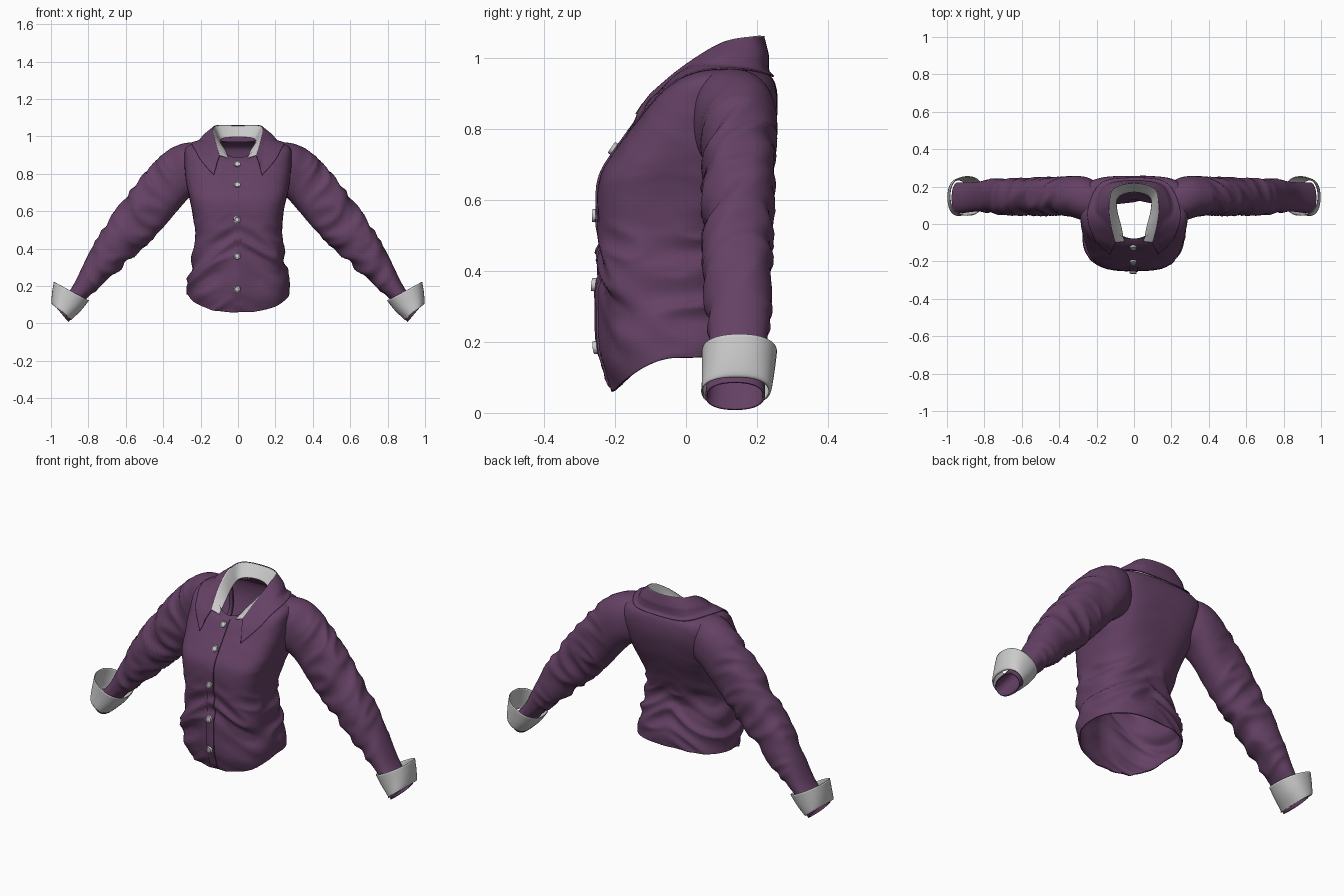
import bpy, bmesh, math
from mathutils import Vector, noise
from mathutils.bvhtree import BVHTree

if "Cube" in bpy.data.objects:
    bpy.data.objects.remove(bpy.data.objects["Cube"])

purple = bpy.data.materials.new("plum_cloth")
purple.diffuse_color = (0.128, 0.053, 0.128, 1)
purple.use_nodes = True
purple.node_tree.nodes["Principled BSDF"].inputs["Base Color"].default_value = purple.diffuse_color


def spline(pts, n):
    """Catmull-Rom samples through tuples of any length."""
    out, last = [], len(pts) - 1
    for k in range(n + 1):
        t = k / n * last
        i = min(int(t), last - 1)
        t -= i
        p0, p1, p2, p3 = (pts[min(max(i + d, 0), last)] for d in (-1, 0, 1, 2))
        out.append(tuple(0.5 * (2 * b + (c - a) * t + (2 * a - 5 * b + 4 * c - d) * t * t
                                + (3 * b - a - 3 * c + d) * t ** 3)
                         for a, b, c, d in zip(p0, p1, p2, p3)))
    return out


def loft(name, rows, closed=False, mat=None, fold=None, thick=0.006, offset=-1, mirror=False):
    """Skin rows of points; fold(co) pushes vertices along their normals."""
    bm = bmesh.new()
    grid = [[bm.verts.new(p) for p in r] for r in rows]
    m = len(rows[0])
    for a, b in zip(grid, grid[1:]):
        for j in range(m if closed else m - 1):
            k = (j + 1) % m
            bm.faces.new((a[j], a[k], b[k], b[j]))
    bm.normal_update()
    if fold:
        for v, d in [(v, v.normal * fold(v.co)) for v in bm.verts]:
            v.co += d
    me = bpy.data.meshes.new(name)
    bm.to_mesh(me)
    bm.free()
    me.polygons.foreach_set("use_smooth", [True] * len(me.polygons))
    ob = bpy.data.objects.new(name, me)
    bpy.context.collection.objects.link(ob)
    if mat:
        me.materials.append(mat)
    if thick:
        s = ob.modifiers.new("thickness", 'SOLIDIFY')
        s.thickness, s.offset = thick, offset
    if mirror:
        ob.modifiers.new("mirror", 'MIRROR').use_mirror_merge = False
    return ob


def spow(v, p):
    return math.copysign(abs(v) ** p, v)


def ramp(v, a, b):
    t = min(max((v - a) / (b - a), 0), 1)
    return t * t * (3 - 2 * t)


def ridge(v):
    return max(1 - 4 * abs(noise.noise(v)), -1)


# Torso: half width, front y, back y, front z, side z, back z, front and back roundness
profile = [
    (.268, -.205, .165, .06, .155, .172, .72, .75), (.266, -.235, .165, .15, .22, .23, .66, .75),
    (.252, -.24, .15, .28, .32, .33, .64, .75), (.235, -.242, .125, .40, .42, .43, .64, .75),
    (.23, -.245, .14, .50, .50, .50, .62, .75), (.245, -.25, .18, .60, .60, .60, .6, .7),
    (.262, -.24, .22, .67, .68, .70, .62, .62), (.278, -.205, .247, .73, .76, .79, .7, .56),
    (.286, -.155, .258, .80, .86, .86, .76, .54), (.28, -.118, .252, .855, .935, .92, .8, .56),
    (.23, -.092, .234, .88, .965, .95, .85, .65), (.125, -.08, .195, .887, .985, .972, .9, .8)]


def torso_ring(q, n=112):
    hw, yf, yb, zf, zs, zb, pf, pb = q
    ring = []
    for i in range(n):
        a = 2 * math.pi * i / n
        p = pb if i <= n // 2 else pf
        c, s = spow(math.cos(a), p), spow(math.sin(a), p)
        z = zs + ((zb if s > 0 else zf) - zs) * s * s
        ring.append((hw * c, (yf + yb) / 2 + (yb - yf) / 2 * s, z))
    return ring


def torso_fold(c):
    amp = .001 + .012 * (1 - ramp(c.z, .42, .6)) * (.35 + .65 * ramp(c.z, .1, .25))
    return amp * ridge(Vector((c.x * 3.2 + 4, c.y * 4 + 2, c.z * 11 + 6 * abs(c.x))))


torso = loft("shirt_body", [torso_ring(q) for q in spline(profile, 110)],
             True, purple, torso_fold)
tree = BVHTree.FromPolygons([v.co.copy() for v in torso.data.vertices],
                            [tuple(p.vertices) for p in torso.data.polygons])


# Sleeves: top x, top z, bottom x, bottom z, centre y, half depth
def arm_ring(q, n=48):
    tx, tz, bx, bz, yc, hy = q
    ring = []
    for i in range(n):
        a = 2 * math.pi * i / n
        c, s = spow(math.cos(a), .88), spow(math.sin(a), .88)
        ring.append(((tx + bx) / 2 + (tx - bx) / 2 * c, yc - hy * s,
                     (tz + bz) / 2 + (tz - bz) / 2 * c))
    return ring


arm = [(.17, .96, .17, .70, .115, .09), (.24, .968, .23, .69, .128, .115),
       (.31, .957, .265, .668, .14, .116), (.375, .922, .30, .63, .148, .108),
       (.45, .85, .365, .555, .148, .1), (.55, .735, .44, .475, .146, .097),
       (.70, .53, .58, .34, .146, .093), (.81, .345, .705, .225, .148, .088),
       (.89, .19, .81, .135, .145, .079), (.975, .088, .905, .008, .138, .084)]


def sleeve_fold(c):
    along, across = .62 * c.x - .78 * c.z, .78 * c.x + .62 * c.z
    amp = .010 * ramp(c.x, .3, .48) * (1 - ramp(c.x, .74, .84))
    return amp * ridge(Vector((along * 12 + c.y * 6, c.y * 5 + 1, across * 4)))


loft("sleeves", [arm_ring(q) for q in spline(arm, 120)], True, purple, sleeve_fold, mirror=True)

# Turned-back grey cuffs, flaring up the arm
cuff = [(.985, .222, .797, .122, .15, .106), (.994, .165, .838, .07, .147, .102),
        (.997, .108, .884, .026, .142, .098), (.986, .1, .89, .02, .139, .093)]
loft("cuffs", [arm_ring(q) for q in spline(cuff, 15)], True, thick=.004, mirror=True)


# Collar: edges given from the front end to the back centre
def both_sides(half):
    return half + [(-x, y, z) for x, y, z in half[-2::-1]]


fold_line = both_sides([(.098, -.1, .90), (.12, -.01, .975), (.132, .1, 1.042),
                        (.11, .19, 1.06), (0, .22, 1.06)])
leaf_edge = both_sides([(.13, -.165, .795), (.2, -.07, .87), (.242, .07, .95),
                        (.17, .22, .95), (0, .245, .945)])
stand_base = both_sides([(.052, -.095, .885), (.066, -.02, .925), (.09, .08, .965),
                         (.082, .145, .99), (0, .17, .998)])
middle = [tuple((Vector(a) + Vector(b)) / 2 + Vector((0, 0, .008)))
          for a, b in zip(fold_line, leaf_edge)]


def collar_rows(lines, n):
    columns = zip(*[spline(line, 64) for line in lines])
    return list(zip(*[spline(col, n) for col in columns]))


def rest_on_body(p, i):
    """Lay the lower rows on the cloth, easing off towards the fold."""
    p = Vector(p)
    loc, nor, _, _ = tree.find_nearest(p)
    gap = (p - loc).dot(nor)
    return p + nor * (max(.008, gap * min(1, i / 9)) - gap)


leaf = collar_rows([leaf_edge, middle, fold_line], 20)
leaf = [[rest_on_body(p, i) for p in r] if i < 14 else r for i, r in enumerate(leaf)]
loft("collar_leaf", leaf, mat=purple, thick=.004)
loft("collar_lining", collar_rows([stand_base, fold_line], 8), thick=.003, offset=1)


# Button placket lying on the front
def front_hit(x, z):
    return tree.ray_cast(Vector((x, -1, z)), Vector((0, 1, 0)))[:2]


strip = []
for i in range(71):
    z = .072 + i * (.875 - .072) / 70
    hits = [(x, front_hit(x, z)[0], d) for x, d in
            ((-.024, -.003), (-.023, .005), (0, .005), (.021, .005), (.022, -.003))]
    if all(h for _, h, _ in hits):
        strip.append([(x, h.y - d, z) for x, h, d in hits])
placket = loft("front_placket", strip, mat=purple, thick=0)
placket.data.set_sharp_from_angle(angle=math.radians(40))

# Buttons with a raised rim
for i, z in enumerate((.85, .74, .555, .36, .185)):
    loc, nor = front_hit(-.004, z)
    bm = bmesh.new()
    bmesh.ops.create_cone(bm, cap_ends=True, segments=24, radius1=.019, radius2=.018, depth=.012)
    bm.normal_update()
    top = [f for f in bm.faces if f.normal.z > .9]
    bmesh.ops.inset_region(bm, faces=top, thickness=.005, depth=0)
    bmesh.ops.inset_region(bm, faces=top, thickness=.002, depth=-.003)
    me = bpy.data.meshes.new("button")
    bm.to_mesh(me)
    bm.free()
    ob = bpy.data.objects.new(f"button_{i + 1}", me)
    bpy.context.collection.objects.link(ob)
    ob.location = loc + nor * .007
    ob.rotation_euler = nor.to_track_quat('Z', 'Y').to_euler()
